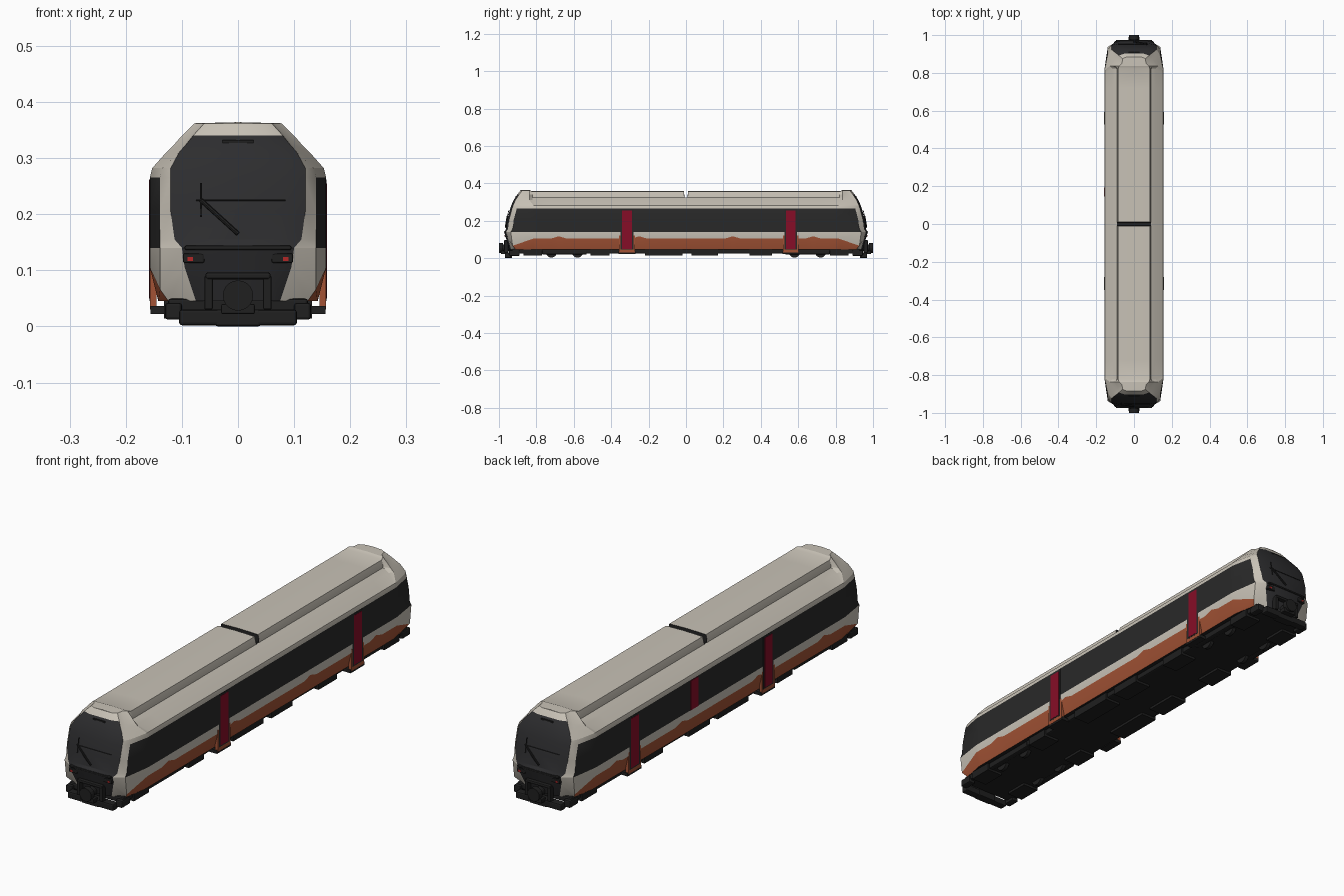
import bpy, bmesh, math
from mathutils import Vector

if "Cube" in bpy.data.objects:
    bpy.data.objects.remove(bpy.data.objects["Cube"])


def material(name, r, g, b):
    m = bpy.data.materials.new(name)
    m.diffuse_color = (r, g, b, 1)
    m.use_nodes = True
    m.node_tree.nodes["Principled BSDF"].inputs["Base Color"].default_value = (r, g, b, 1)
    return m


CREAM = material("cream paint", .58, .54, .47)
ORANGE = material("orange paint", .36, .085, .035)
GLASS = material("dark glass", .022, .022, .022)
MASK = material("charcoal mask", .026, .026, .028)
BLACK = material("black underframe", .014, .014, .014)
RED = material("red door", .24, .004, .02)
LAMP = material("red lamp", .45, .02, .02)


def finish(ob, name, mat, bevel=0):
    ob.name = name
    ob.data.materials.append(mat)
    if bevel:
        mod = ob.modifiers.new("soft edges", "BEVEL")
        mod.width, mod.segments = bevel, 2
    return ob


def box(name, lo, hi, mat, bevel=0, tilt=0):
    lo, hi = Vector(lo), Vector(hi)
    bpy.ops.mesh.primitive_cube_add(size=1, location=(lo + hi) / 2, rotation=(tilt, 0, 0))
    ob = bpy.context.object
    ob.scale = hi - lo
    bpy.ops.object.transform_apply(location=False, rotation=False, scale=True)
    return finish(ob, name, mat, bevel)


def rod(name, a, b, radius, mat, sides=16):
    a, b = Vector(a), Vector(b)
    bpy.ops.mesh.primitive_cylinder_add(vertices=sides, radius=radius, depth=(b - a).length,
                                        location=(a + b) / 2)
    ob = bpy.context.object
    ob.rotation_euler = (b - a).to_track_quat("Z", "Y").to_euler()
    return finish(ob, name, mat)


# Body levels: height, side half width, mid-length half width, mask half width, nose reach
LEVELS = [(.045, 0, 0, 0, .945), (.045, .142, .142, .075, .945), (.105, .157, .157, .095, .962),
          (.14, .157, .157, .10, .972), (.155, .157, .157, .113, .962),
          (.205, .157, .157, .12, .956), (.265, .157, .157, .12, .94),
          (.282, .153, .153, .12, .934), (.31, .128, .115, .105, .922),
          (.325, .113, .09, .092, .912), (.34, .10, .088, .08, .902),
          (.362, .078, .084, .06, .885), (.364, 0, 0, 0, .885)]
SIDE = [0, .008, .011, .21, .25, .29, .64, .68, .72, .80, .815]
CORNER = len(SIDE)


def contour(i):
    z, w, mid, wm, nose = LEVELS[i]
    roof = z > .3
    pts = []
    for k, y in enumerate(SIDE):
        end = k == CORNER - 1
        h = z - .006 if z > .35 and not end else z
        if k < 2:
            h = min(h, .325)
        if i == 2:
            h += .012 if y in (.25, .68) else 0
        pts.append((w if end else mid, y + (.022 if roof and k > 8 else 0), h))
    corner = max(w - .018, wm + .004) if w else 0
    pts.append((corner, nose - .035, .066 if i == 2 else z))
    pts += [(wm, nose - .01, z), (wm * .65, nose, z), (0, nose, z)]
    return pts


def paint(row, col):
    z = LEVELS[row][0]
    if row == 0:
        return 4
    if col > CORNER:
        return 3 if z < .335 else 0
    if col < 2 and z > .32:
        return 4
    if col == CORNER:
        return 0
    if row == 1:
        return 1
    return 2 if .13 < z < .26 else 0


# Body shell: one quarter, mirrored to all four
bm = bmesh.new()
grid = [[bm.verts.new(p) for p in contour(i)] for i in range(len(LEVELS))]
for r in range(len(grid) - 1):
    for c in range(len(grid[0]) - 1):
        f = bm.faces.new((grid[r][c], grid[r][c + 1], grid[r + 1][c + 1], grid[r + 1][c]))
        f.material_index = paint(r, c)
bmesh.ops.remove_doubles(bm, verts=bm.verts, dist=.0001)
mesh = bpy.data.meshes.new("body_shell")
bm.to_mesh(mesh)
bm.free()
for m in (CREAM, ORANGE, GLASS, MASK, BLACK):
    mesh.materials.append(m)
body = bpy.data.objects.new("body_shell", mesh)
bpy.context.collection.objects.link(body)
mirror = body.modifiers.new("four quarters", "MIRROR")
mirror.use_axis = (True, True, False)
bpy.ops.object.select_all(action="DESELECT")
body.select_set(True)
bpy.context.view_layer.objects.active = body
bpy.ops.object.shade_smooth_by_angle(angle=math.radians(22))

# Doors with orange surrounds and steps
for s, side in ((1, "left"), (-1, "right")):
    def plate(name, y, half, z0, z1, x0, x1, mat):
        xs = sorted((s * x0, s * x1))
        box(side + "_" + name, (xs[0], y - half, z0), (xs[1], y + half, z1), mat)
    for y in (-.315, .56):
        plate("door_surround", y, .042, .03, .12, .145, .1572, ORANGE)
        plate("door_frame", y, .034, .045, .262, .150, .1578, GLASS)
        plate("door", y, .026, .05, .255, .150, .1588, RED)
        plate("door_step", y, .045, .022, .036, .12, .156, BLACK)
    if s < 0:
        plate("red_window", .17, .024, .14, .262, .150, .1585, RED)

    # Lower equipment along the side
    for y, half in ((-.82, .05), (-.46, .05), (-.12, .1), (.1, .07), (.4, .06), (.82, .05)):
        plate("equipment_box", y, half, .014, .048, .06, .132, BLACK)

# Underframe and bogies
box("underframe", (-.125, -.93, .024), (.125, .93, .05), BLACK, .006)
for y in (-.65, .65):
    for s in (-1, 1):
        box("bogie_beam", (s * .115 - .012, y - .12, .02), (s * .115 + .012, y + .12, .045), BLACK, .005)
        for dy in (-.07, .07):
            rod("wheel", (s * .085, y + dy, .033), (s * .1, y + dy, .033), .03, BLACK, 20)
    for dy in (-.07, .07):
        rod("axle", (-.09, y + dy, .033), (.09, y + dy, .033), .008, BLACK, 10)

# Cab end fittings, the same on both ends by half turn
for s, end in ((1, "front"), (-1, "rear")):
    def P(x, y, z):
        return (s * x, -s * y, z)

    def part(name, x0, x1, y0, y1, z0, z1, mat, bevel=0):
        a, b = P(x0, y0, z0), P(x1, y1, z1)
        return box(end + "_" + name, tuple(map(min, a, b)), tuple(map(max, a, b)), mat, bevel)

    for k in (-1, 1):
        part("plough_blade", k * .03, k * .105, .935, .968, .002, .03, BLACK, .005)
        part("plough_wing", k * .1, k * .13, .89, .945, .012, .042, BLACK, .005)
        part("guard_post", k * .045, k * .06, .95, .972, .03, .09, BLACK, .003)
        part("lamp_housing", k * .06, k * .098, .94, .969, .113, .13, BLACK, .003)
        part("tail_lamp", k * .08, k * .09, .96, .9705, .117, .124, LAMP)
    part("guard_bar", -.058, .058, .95, .974, .084, .096, BLACK, .004)
    part("bumper_base", -.04, .04, .93, .968, 0, .03, BLACK, .004)
    rod(end + "_coupler_arm", P(0, .93, .055), P(0, .985, .055), .018, BLACK)
    rod(end + "_coupler_head", P(0, .978, .055), P(0, 1, .055), .027, BLACK, 20)
    part("coupler_base", -.03, .03, .96, .99, .022, .04, BLACK, .003)
    # Brow display, wiper and screen rail
    part("brow_display", -.028, .028, .895, .911, .322, .332, BLACK)
    rod(end + "_wiper_arm", P(-.066, .955, .225), P(0, .965, .165), .004, BLACK, 8)
    rod(end + "_wiper_post", P(-.066, .948, .255), P(-.066, .959, .195), .002, BLACK, 8)
    rod(end + "_screen_rail", P(-.075, .952, .225), P(.085, .952, .225), .0015, BLACK, 6)
    part("screen_sill", -.095, .095, .955, .974, .136, .144, BLACK, .003)
